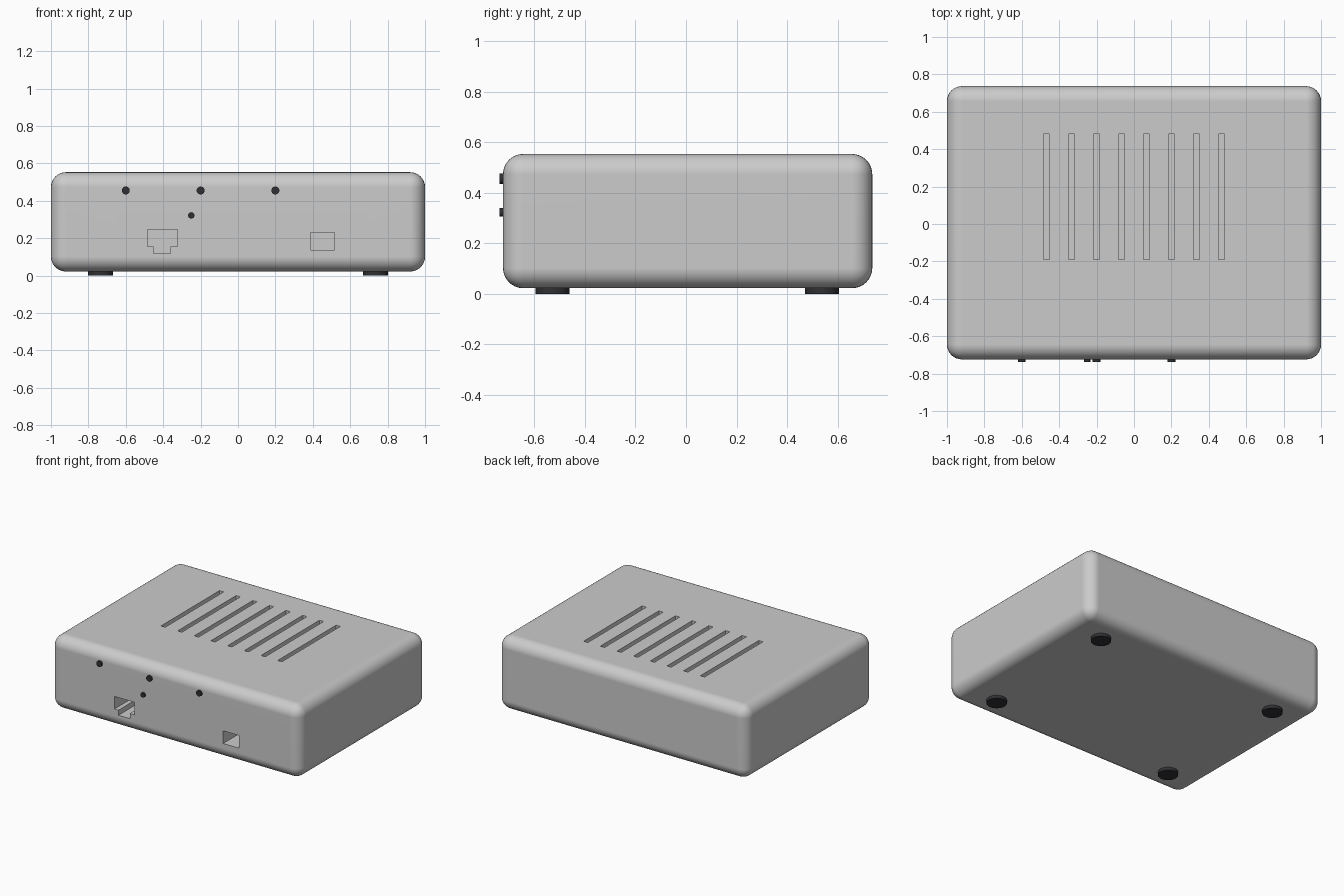
import bpy, bmesh, math
from mathutils import Matrix, Vector

if "Cube" in bpy.data.objects:
    bpy.data.objects.remove(bpy.data.objects["Cube"])

FRONT, BACK, BOTTOM, TOP = -0.724, 0.737, 0.022, 0.553

dark = bpy.data.materials.new("dark_plastic")
dark.diffuse_color = (0.03, 0.03, 0.035, 1)
dark.use_nodes = True
dark.node_tree.nodes["Principled BSDF"].inputs["Base Color"].default_value = dark.diffuse_color


def make_object(name, bm, mat=None):
    bmesh.ops.recalc_face_normals(bm, faces=bm.faces)
    mesh = bpy.data.meshes.new(name)
    bm.to_mesh(mesh)
    bm.free()
    ob = bpy.data.objects.new(name, mesh)
    bpy.context.collection.objects.link(ob)
    if mat:
        mesh.materials.append(mat)
    return ob


def add_box(bm, lo, hi):
    lo, hi = Vector(lo), Vector(hi)
    m = Matrix.Translation((lo + hi) / 2) @ Matrix.Diagonal((*(hi - lo), 1))
    return bmesh.ops.create_cube(bm, size=1, matrix=m)


def extrude_front(bm, profile, y0, y1):
    # closed x-z outline swept along y
    face = bm.faces.new([bm.verts.new((x, y0, z)) for x, z in profile])
    ret = bmesh.ops.extrude_face_region(bm, geom=[face])
    verts = [g for g in ret["geom"] if isinstance(g, bmesh.types.BMVert)]
    bmesh.ops.translate(bm, verts=verts, vec=(0, y1 - y0, 0))


def smooth(ob, degrees=35):
    bpy.ops.object.select_all(action='DESELECT')
    ob.select_set(True)
    bpy.context.view_layer.objects.active = ob
    bpy.ops.object.shade_smooth_by_angle(angle=math.radians(degrees))


def cylinder(name, r, depth, loc, axis):
    bm = bmesh.new()
    rot = Matrix.Rotation(math.pi / 2, 4, 'X') if axis == 'Y' else Matrix()
    bmesh.ops.create_cone(bm, cap_ends=True, segments=32, radius1=r, radius2=r,
                          depth=depth, matrix=Matrix.Translation(loc) @ rot)
    ob = make_object(name, bm, dark)
    smooth(ob)
    return ob


# Rounded casing
bm = bmesh.new()
add_box(bm, (-1, FRONT, BOTTOM), (1, BACK, TOP))
bmesh.ops.bevel(bm, geom=bm.edges[:], offset=0.08, segments=8, profile=0.5,
                affect='EDGES')
casing = make_object("casing", bm)

# Cutters: top ventilation slots and the two front sockets
bm = bmesh.new()
for i in range(8):
    x = (i - 3.5) * 0.1337
    add_box(bm, (x - 0.017, -0.19, TOP - 0.04), (x + 0.017, 0.48, TOP + 0.05))
slots = make_object("slot_cutter", bm)

bm = bmesh.new()
extrude_front(bm, [(-0.484, 0.246), (-0.484, 0.155), (-0.452, 0.155),
                   (-0.452, 0.118), (-0.361, 0.118), (-0.361, 0.155),
                   (-0.323, 0.155), (-0.323, 0.246)], FRONT - 0.05, FRONT + 0.2)
extrude_front(bm, [(0.388, 0.23), (0.388, 0.138), (0.516, 0.138), (0.516, 0.23)],
              FRONT - 0.05, FRONT + 0.2)
sockets = make_object("socket_cutter", bm)

bpy.context.view_layer.objects.active = casing
for cutter in (slots, sockets):
    cutter.hide_render = True
    mod = casing.modifiers.new("cut", 'BOOLEAN')
    mod.operation, mod.solver, mod.object = 'DIFFERENCE', 'EXACT', cutter
    bpy.ops.object.modifier_apply(modifier=mod.name)
    bpy.data.objects.remove(cutter)
smooth(casing)
normals = casing.modifiers.new("weighted_normals", 'WEIGHTED_NORMAL')
normals.keep_sharp = True

# Indicator lights on the front
for i, (x, z, r) in enumerate([(-0.6, 0.455, 0.021), (-0.2, 0.455, 0.021),
                               (0.2, 0.455, 0.021), (-0.25, 0.322, 0.017)]):
    cylinder(f"indicator_light_{i + 1}", r, 0.033, (x, FRONT + 0.0035, z), 'Y')

# Round rubber feet
for sx in (-1, 1):
    for y in (-0.528, 0.538):
        side = ("left" if sx < 0 else "right") + ("_front" if y < 0 else "_back")
        cylinder(f"foot_{side}", 0.067, 0.03, (sx * 0.735, y, 0.015), 'Z')
